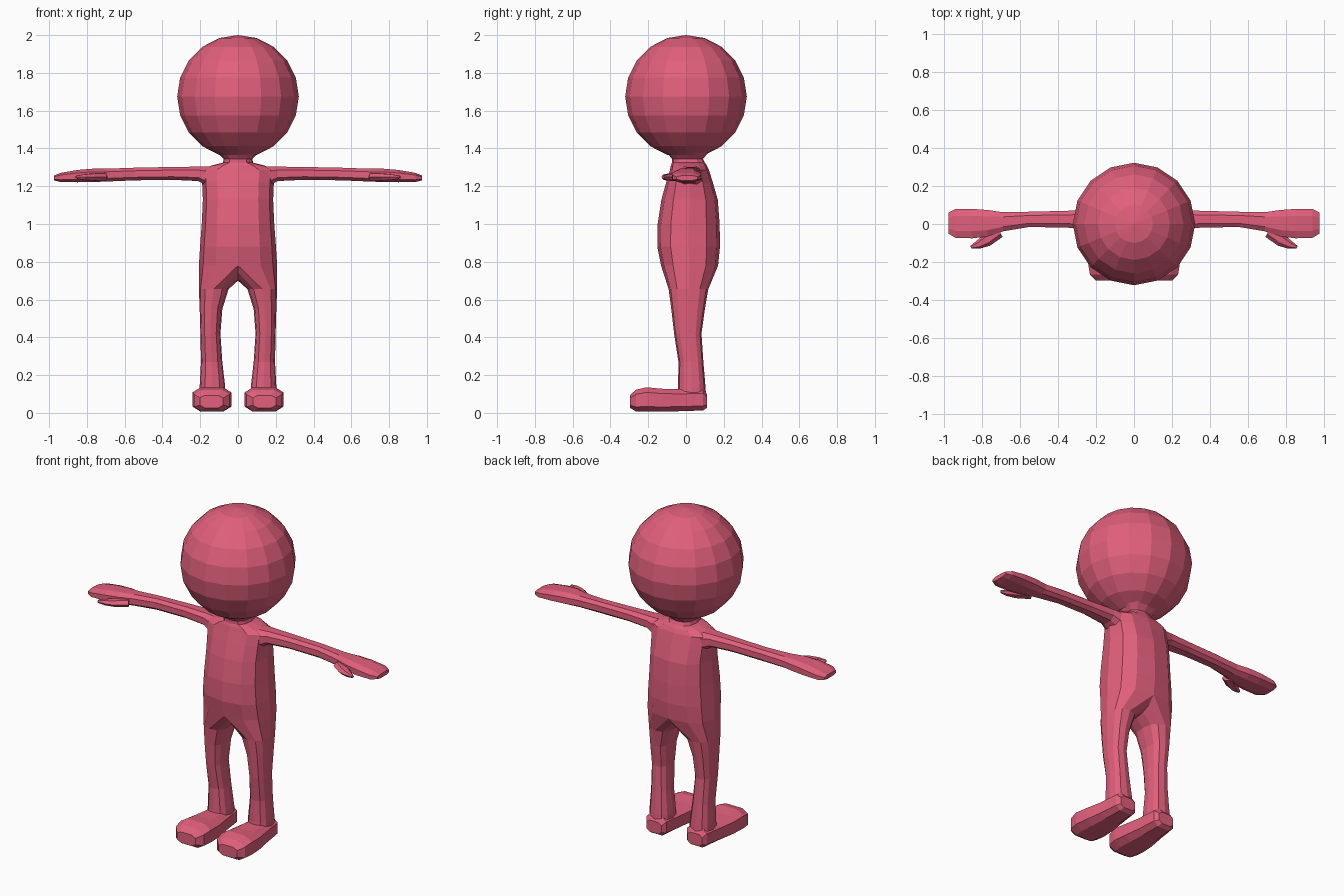
import bpy, bmesh, math
from mathutils import Vector

if "Cube" in bpy.data.objects:
    bpy.data.objects.remove(bpy.data.objects["Cube"])

pink = bpy.data.materials.new("rose pink")
pink.diffuse_color = (0.75, 0.115, 0.2, 1)
pink.use_nodes = True
pink.node_tree.nodes["Principled BSDF"].inputs["Base Color"].default_value = pink.diffuse_color


def finish(bm, name, mirror=True):
    """Turn a bmesh into a flat shaded object, mirrored across x = 0."""
    bmesh.ops.recalc_face_normals(bm, faces=bm.faces)
    mesh = bpy.data.meshes.new(name)
    bm.to_mesh(mesh)
    bm.free()
    mesh.materials.append(pink)
    obj = bpy.data.objects.new(name, mesh)
    bpy.context.collection.objects.link(obj)
    if mirror:
        mod = obj.modifiers.new("mirror", 'MIRROR')
        mod.merge_threshold = 0.0005
    return obj


def spow(v, p):
    return math.copysign(abs(v) ** p, v)


def oval(a0, a1, b0, b1, angles, p=1.0):
    """Superellipse points filling the box a0..a1 by b0..b1."""
    return [((a0 + a1) / 2 + (a1 - a0) / 2 * spow(math.cos(math.radians(t)), p),
             (b0 + b1) / 2 + (b1 - b0) / 2 * spow(math.sin(math.radians(t)), p))
            for t in angles]


def bridge(bm, r0, r1, closed=True):
    n = len(r0)
    for i in range(n if closed else n - 1):
        j = (i + 1) % n
        bm.faces.new((r0[i], r0[j], r1[j], r1[i]))


def loft(bm, rings, cap0=True, cap1=True):
    rows = [[bm.verts.new(c) for c in ring] for ring in rings]
    for a, b in zip(rows, rows[1:]):
        bridge(bm, a, b)
    if cap0:
        bm.faces.new(rows[0])
    if cap1:
        bm.faces.new(rows[-1])


# Head: faceted ball
bm = bmesh.new()
bmesh.ops.create_uvsphere(bm, u_segments=16, v_segments=10, radius=0.322)
for v in bm.verts:
    v.co.z = v.co.z * 1.01 + 1.675
finish(bm, "head", mirror=False)

# Torso and legs: one half, split at the crotch, then mirrored
bm = bmesh.new()
ARC = range(-90, 91, 30)
INNER = range(120, 241, 30)
torso = [  # z, half width, front y, back y
    (1.39, 0.12, -0.11, 0.13), (1.345, 0.075, -0.075, 0.09),
    (1.325, 0.08, -0.075, 0.10), (1.31, 0.14, -0.08, 0.11),
    (1.285, 0.195, -0.085, 0.122), (1.22, 0.19, -0.105, 0.142),
    (1.13, 0.186, -0.13, 0.168), (1.0, 0.192, -0.15, 0.178),
    (0.88, 0.201, -0.152, 0.18), (0.78, 0.207, -0.132, 0.17)]
prev = None
for z, hx, y0, y1 in torso:
    pts = oval(-hx, hx, y0, y1, ARC, 0.8)
    ring = [bm.verts.new((max(x, 0) if abs(x) > 1e-4 else 0, y, z)) for x, y in pts]
    if prev:
        bridge(bm, prev, ring, closed=False)
    prev = ring
crotch = [(0.13, 0.735), (0.075, 0.71), (0.02, 0.70), (-0.04, 0.71), (-0.095, 0.745)]
prev = prev + [bm.verts.new((0, y, z)) for y, z in crotch]
legs = [  # z, inner x, outer x, front y, back y
    (0.655, 0.05, 0.207, -0.092, 0.118), (0.55, 0.083, 0.203, -0.078, 0.10),
    (0.42, 0.093, 0.199, -0.063, 0.082), (0.27, 0.083, 0.196, -0.04, 0.092),
    (0.14, 0.068, 0.203, -0.042, 0.103), (0.06, 0.066, 0.204, -0.05, 0.108)]
for z, x0, x1, y0, y1 in legs:
    pts = oval(x0, x1, y0, y1, list(ARC) + list(INNER), 0.8)
    ring = [bm.verts.new((x, y, z)) for x, y in pts]
    bridge(bm, prev, ring)
    prev = ring
finish(bm, "torso_and_legs")

ROUND = [22.5 + 45 * i for i in range(8)]

# Feet: long rounded shoes, heel to toe
bm = bmesh.new()
feet = [  # y, inner x, outer x, bottom z, top z
    (0.112, 0.085, 0.19, 0.025, 0.10), (0.09, 0.065, 0.207, 0.01, 0.13),
    (-0.03, 0.052, 0.222, 0.006, 0.128), (-0.13, 0.036, 0.24, 0.003, 0.131),
    (-0.21, 0.03, 0.246, 0.003, 0.139), (-0.265, 0.04, 0.237, 0.005, 0.125),
    (-0.297, 0.075, 0.205, 0.025, 0.095)]
loft(bm, [[(x, y, z) for x, z in oval(x0, x1, z0, z1, ROUND, 0.62)]
          for y, x0, x1, z0, z1 in feet])
finish(bm, "feet")

# Arms running out into flat mitten hands
bm = bmesh.new()
arms = [  # x, front y, back y, bottom z, top z
    (0.15, -0.055, 0.095, 1.19, 1.308), (0.21, -0.035, 0.082, 1.225, 1.306),
    (0.35, -0.022, 0.072, 1.232, 1.304), (0.55, -0.018, 0.067, 1.229, 1.3),
    (0.69, -0.042, 0.065, 1.223, 1.295), (0.77, -0.07, 0.078, 1.22, 1.295),
    (0.85, -0.08, 0.084, 1.219, 1.288), (0.94, -0.077, 0.083, 1.221, 1.272),
    (0.975, -0.055, 0.065, 1.23, 1.257)]
loft(bm, [[(x, y, z) for y, z in oval(y0, y1, z0, z1, ROUND, 0.75)]
          for x, y0, y1, z0, z1 in arms], cap0=False)
finish(bm, "arms_and_hands")

# Thumbs: short tapered fingers angled forward
bm = bmesh.new()
thumb = [(0.71, -0.035, 0.038, 0.024), (0.775, -0.085, 0.034, 0.021),
         (0.82, -0.11, 0.022, 0.016), (0.858, -0.123, 0.008, 0.008)]
across = Vector((0.5, 0.866, 0))
loft(bm, [[Vector((x, y, 1.248)) + across * a + Vector((0, 0, b))
           for a, b in oval(-w, w, -h, h, range(0, 360, 60))]
          for x, y, w, h in thumb])
finish(bm, "thumbs")
